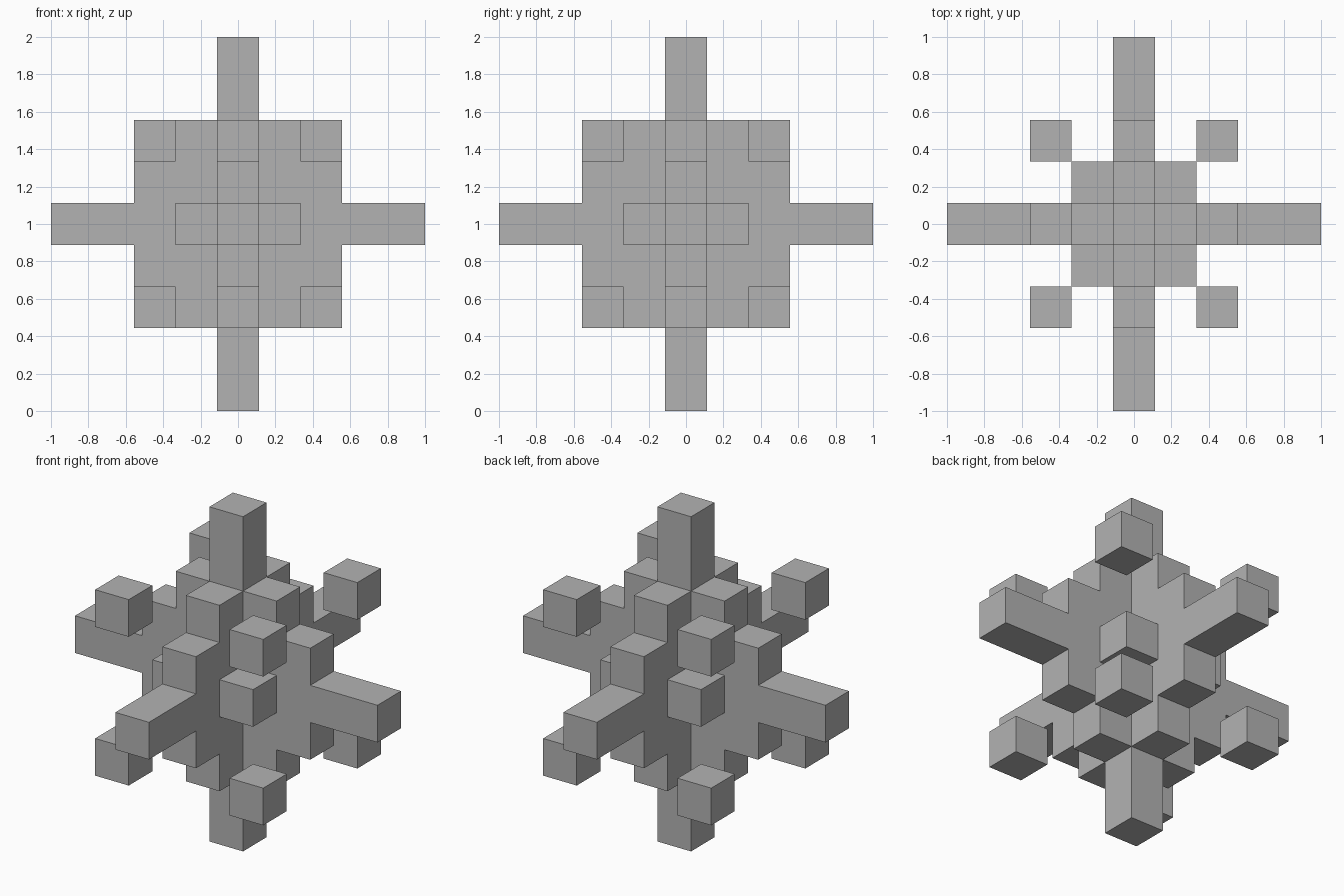
import bpy
import bmesh
import math
from mathutils import Matrix, Vector

cube = bpy.data.objects.get("Cube")
if cube:
    bpy.data.objects.remove(cube, do_unlink=True)

CELL = 2 / 9                      # the whole shape sits on a nine-cell grid
CENTRE = Vector((0, 0, 1))

grey = bpy.data.materials.new("plain grey")
grey.use_nodes = True
colour = (0.45, 0.45, 0.45, 1)
grey.diffuse_color = colour
grey.node_tree.nodes["Principled BSDF"].inputs["Base Color"].default_value = colour


def finish(name, bm):
    """Scale cell units to the model, then make a flat-shaded object."""
    bmesh.ops.transform(bm, verts=bm.verts,
                        matrix=Matrix.Translation(CENTRE) @ Matrix.Scale(CELL, 4))
    bmesh.ops.recalc_face_normals(bm, faces=bm.faces)
    mesh = bpy.data.meshes.new(name)
    bm.to_mesh(mesh)
    bm.free()
    mesh.materials.append(grey)
    obj = bpy.data.objects.new(name, mesh)
    bpy.context.scene.collection.objects.link(obj)


def box(name, place, size=(1, 1, 1)):
    bm = bmesh.new()
    matrix = Matrix.Translation(place) @ Matrix.Diagonal((*size, 1))
    bmesh.ops.create_cube(bm, size=1, matrix=matrix)
    finish(name, bm)


def fin(name, angle):
    """Stepped plate with a long horizontal arm, turned about the spine."""
    upper = [(0.5, 2.5), (1.5, 2.5), (1.5, 1.5), (2.5, 1.5), (2.5, 0.5), (4.5, 0.5)]
    outline = upper + [(r, -z) for r, z in reversed(upper)]
    bm = bmesh.new()
    face = bm.faces.new([bm.verts.new((r, -0.5, z)) for r, z in outline])
    made = bmesh.ops.extrude_face_region(bm, geom=[face], use_keep_orig=True)
    moved = [v for v in made["geom"] if isinstance(v, bmesh.types.BMVert)]
    bmesh.ops.translate(bm, verts=moved, vec=(0, 1, 0))
    bmesh.ops.transform(bm, verts=bm.verts, matrix=Matrix.Rotation(angle, 4, "Z"))
    finish(name, bm)


# Vertical spine with the top and bottom arms
box("spine", (0, 0, 0), (1, 1, 9))

# Four stepped fins around the spine
for i, side in enumerate(("left", "back", "right", "front")):
    fin(side + "_fin", i * math.pi / 2)

# Cubes between the fins, and floating cubes at the corners
for x, side in ((1, "left"), (-1, "right")):
    for y, end in ((-1, "front"), (1, "back")):
        box(f"{end}_{side}_inner_cube", (x, y, 0))
        for z, level in ((1, "upper"), (-1, "lower")):
            box(f"{level}_{end}_{side}_corner_cube", (2 * x, 2 * y, 2 * z))
